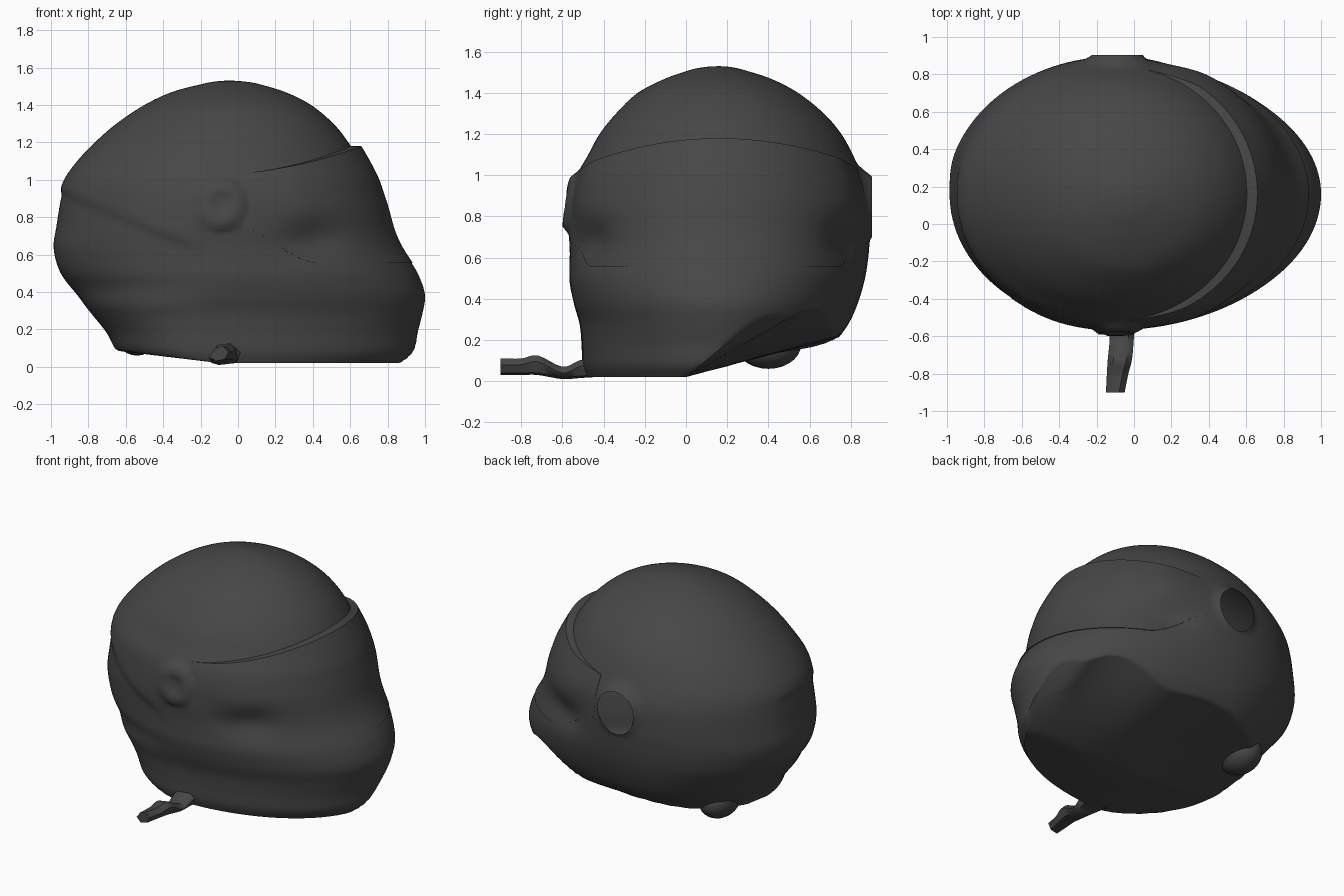
import bpy, bmesh, math
from mathutils import Vector

if "Cube" in bpy.data.objects:
    bpy.data.objects.remove(bpy.data.objects["Cube"])

mat = bpy.data.materials.new("charcoal")
mat.diffuse_color = (0.062, 0.062, 0.062, 1)
mat.use_nodes = True
mat.node_tree.nodes["Principled BSDF"].inputs["Base Color"].default_value = mat.diffuse_color

CY = 0.16
# Shell sections: z, back x, front x, right y, left y
SECTIONS = [
    (0.02, -0.52, 0.90, -0.48, 0.52), (0.08, -0.65, 0.945, -0.50, 0.61),
    (0.18, -0.71, 0.96, -0.505, 0.715), (0.28, -0.79, 0.985, -0.515, 0.79),
    (0.38, -0.87, 1.0, -0.545, 0.835), (0.48, -0.95, 0.97, -0.565, 0.865),
    (0.56, -0.985, 0.925, -0.565, 0.88), (0.65, -1.0, 0.86, -0.565, 0.89),
    (0.75, -0.985, 0.80, -0.57, 0.895), (0.90, -0.96, 0.735, -0.555, 0.885),
    (1.0, -0.93, 0.70, -0.53, 0.855), (1.1, -0.86, 0.65, -0.475, 0.81),
    (1.2, -0.765, 0.59, -0.42, 0.755), (1.3, -0.65, 0.51, -0.34, 0.67),
    (1.4, -0.50, 0.39, -0.235, 0.545), (1.47, -0.35, 0.25, -0.10, 0.41),
    (1.515, -0.18, 0.10, 0.03, 0.27)]


def smooth(a, b, v):
    v = max(0.0, min(1.0, (v - a) / (b - a)))
    return v * v * (3 - 2 * v)


def densify(rows, n):
    """Catmull-Rom curve through the section rows."""
    out = []
    for i in range(len(rows) - 1):
        p = [rows[max(0, min(len(rows) - 1, i + k))] for k in (-1, 0, 1, 2)]
        for s in range(n):
            t = s / n
            out.append([0.5 * (2 * b + (c - a) * t + (2 * a - 5 * b + 4 * c - d) * t * t
                               + (3 * b - a - 3 * c + d) * t ** 3) for a, b, c, d in zip(*p)])
    return out + [list(rows[-1])]


DENSE = densify(SECTIONS, 6)


def section_at(z):
    for a, b in zip(DENSE, DENSE[1:]):
        if z <= b[0]:
            f = max(0.0, (z - a[0]) / (b[0] - a[0]))
            return [u + (v - u) * f for u, v in zip(a, b)]
    return DENSE[-1]


def surface(t, row, off=0.0, pivots=True):
    """Point on the helmet at angle t of a section, pushed out by off."""
    z, xb, xf, yr, yl = row
    cx = -0.1 + 0.05 * smooth(1.0, 1.5, z)
    c, s = math.cos(t), math.sin(t)
    x = cx + c * (xf - cx if c > 0 else cx - xb)
    y = CY + s * (yl - CY if s > 0 else CY - yr)
    # hollows at the lower corners of the visor
    if c > 0:
        off -= 0.05 * abs(s) * math.exp(-((x - 0.42) / 0.17) ** 2 - ((z - 0.69) / 0.10) ** 2)
    # crease that runs down from the back of the shell on the right side
    elif z < 1.0:
        line = 0.95 - 0.42 * (x + 0.93)
        off -= (0.014 * smooth(0.0, 0.05, line - z) * smooth(-0.1, -0.35, x)
                * smooth(0.3, 0.0, s))
        # fuller neck roll at the back right
        if s < 0:
            off += 0.04 * 2 * c * s * smooth(0.45, 0.3, z)
    # round visor pivots
    if pivots and abs(s) > 0.6:
        r = math.hypot(x + 0.09, (z - 0.87) * 0.87)
        if s > 0:
            off += 0.06 * smooth(0.17, 0.08, r)
        else:
            off += 0.03 * smooth(0.14, 0.10, r) - 0.02 * smooth(0.07, 0.03, r)
    return Vector((x + c * off, y + s * off, z))


def underside(x, y):
    """Height of the closed underside, which rises towards the front left."""
    slope = (0.15 + 0.12 * smooth(-0.6, 0, x) + 0.30 * smooth(0.25, 0.8, x)
             + 0.3 * smooth(0.8, 1.0, x))
    return min(0.5, 0.02 + slope * max(0, y) + 0.12 * max(0, -x - 0.1))


def grid_object(name, rows, closed, caps=False, cut_y=None):
    """Skin a list of point rows."""
    bm = bmesh.new()
    vs = [[bm.verts.new(p) for p in r] for r in rows]
    n = len(rows[0])
    for a, b in zip(vs, vs[1:]):
        for j in range(n if closed else n - 1):
            k = (j + 1) % n
            bm.faces.new((a[j], a[k], b[k], b[j]))
    if caps:
        bm.faces.new(vs[0][::-1])
        bm.faces.new(vs[-1])
    bmesh.ops.recalc_face_normals(bm, faces=bm.faces)
    if cut_y:
        bmesh.ops.bisect_plane(bm, geom=bm.verts[:] + bm.edges[:] + bm.faces[:],
                               plane_co=(0, cut_y, 0), plane_no=(0, 1, 0), clear_outer=True)
    me = bpy.data.meshes.new(name)
    bm.to_mesh(me)
    bm.free()
    ob = bpy.data.objects.new(name, me)
    bpy.context.collection.objects.link(ob)
    finish(ob)
    return ob


def finish(ob):
    ob.data.materials.append(mat)
    bpy.ops.object.select_all(action='DESELECT')
    ob.select_set(True)
    bpy.context.view_layer.objects.active = ob
    bpy.ops.object.shade_smooth_by_angle(angle=math.radians(50))


def radius(p):
    return math.hypot(p.x + 0.1, p.y - CY)


# Helmet shell: closed underside, sections, rounded crown; left pivot is cut open
N = 128
angles = [2 * math.pi * i / N for i in range(N)]
rows = []
for row in DENSE:
    ring = []
    for t in angles:
        p = surface(t, row)
        z = underside(p.x, p.y)
        if p.z < z:
            q = surface(t, section_at(z))
            p = q if radius(q) < radius(p) else p
            p.z = underside(p.x, p.y)
        ring.append(p)
    rows.append(ring)
base = rows[0]
for k in (0.85, 0.65, 0.45, 0.25, 0.02):
    ring = []
    for p in base:
        x, y = 0.15 + (p.x - 0.15) * k, 0.03 + (p.y - 0.03) * k
        ring.append(Vector((x, y, underside(x, y))))
    rows.insert(0, ring)
top = rows[-1]
for k in (0.8, 0.6, 0.4, 0.2, 0.02):
    rows.append([Vector((-0.05 + (p.x + 0.05) * k, CY + (p.y - CY) * k,
                         1.530 - 0.015 * k * k)) for p in top])
grid_object("helmet_shell", rows, True, caps=True, cut_y=0.904)

# Visor: raised patch, proud at the brow and blending in to the chin bar
M, R = 80, 26
T0, T1 = math.radians(-84), math.radians(77)
rows = []
for i in range(-1, R + 2):
    f = max(0, min(R, i)) / R
    line = []
    for j in range(-1, M + 2):
        t = T0 + (T1 - T0) * max(0, min(M, j)) / M
        c = math.cos(t)
        end = t / T1 if t > 0 else t / T0
        lo = 0.555 + 0.20 * smooth(0.7, 1.0, end)
        hi = 1.025 + 0.155 * c ** 1.6
        off = (0.016 + 0.040 * c) * (0.12 + 0.88 * smooth(0.0, 0.6, f))
        off *= 0.1 + 0.9 * smooth(1.0, 0.7, end)
        if i in (-1, R + 1) or j in (-1, M + 1):
            off = -0.03
        line.append(surface(t, section_at(lo + (hi - lo) * f), off, pivots=False))
    rows.append(line)
grid_object("visor", rows, False)

# Chin strap sticking out to the right side: y, x min, x max, z min, z max
STRAP = [(-0.44, -0.17, 0.02, 0.02, 0.12), (-0.52, -0.15, 0.01, 0.015, 0.10),
         (-0.60, -0.13, 0.0, 0.01, 0.07), (-0.72, -0.14, -0.01, 0.03, 0.125),
         (-0.80, -0.145, -0.03, 0.03, 0.11), (-0.90, -0.15, -0.05, 0.03, 0.11)]
rows = []
for y, x0, x1, z0, z1 in densify(STRAP, 4):
    rows.append([Vector(p) for p in (
        (x0, y, z0 + 0.03), (x0 + 0.03, y, z0), (x1 - 0.02, y, z0 + 0.01),
        (x1, y, z1 - 0.03), (x1 - 0.03, y, z1), (x0 + 0.03, y, z1 - 0.01))])
grid_object("chin_strap", rows, True, caps=True)

# Small lump under the back of the neck roll
bpy.ops.mesh.primitive_uv_sphere_add(segments=24, ring_count=14, location=(-0.54, 0.40, 0.18))
lump = bpy.context.object
lump.name = "neck_roll_lump"
lump.scale = (0.12, 0.16, 0.12)
finish(lump)
